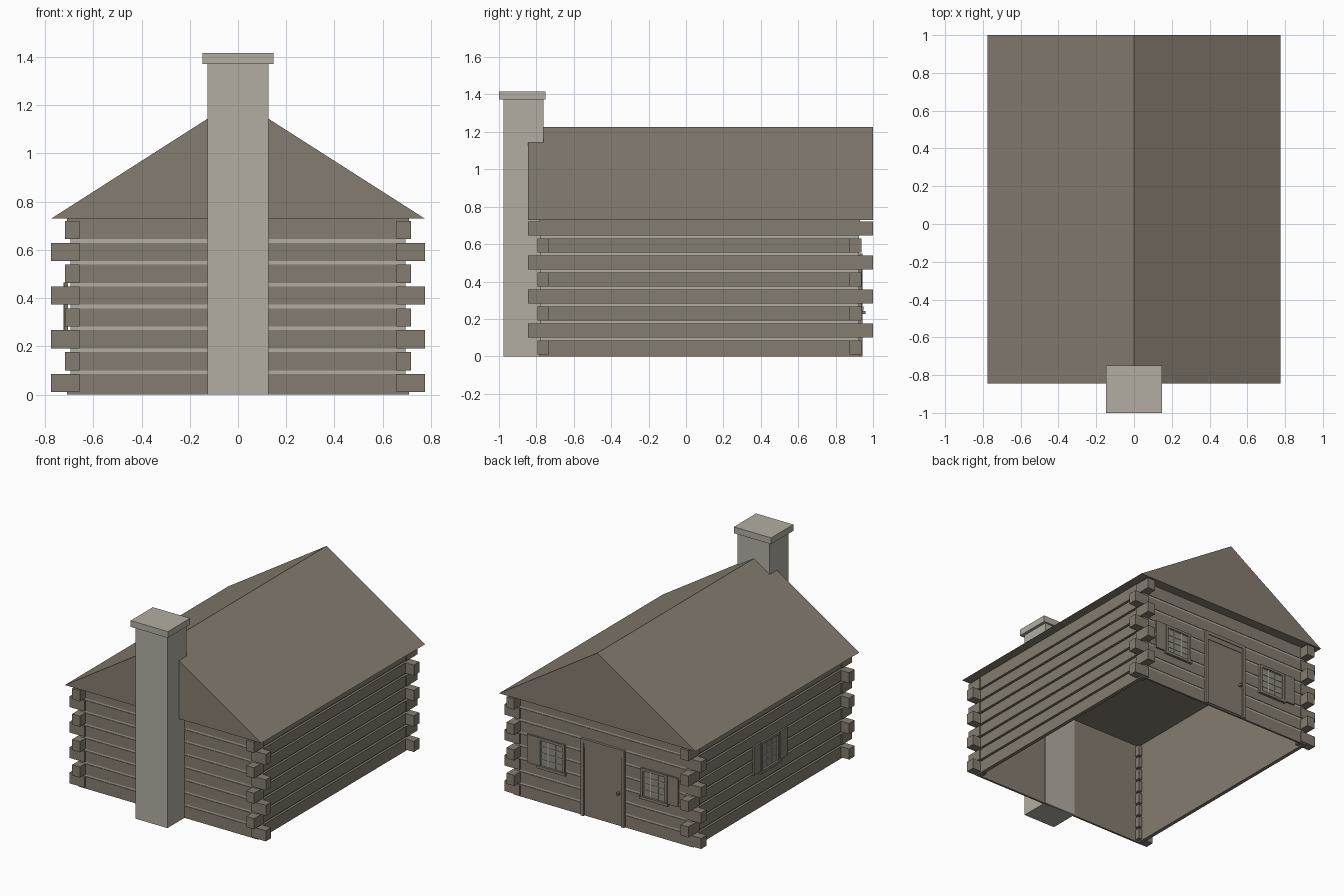
import bpy
import bmesh
from mathutils import Vector

cube = bpy.data.objects.get("Cube")
if cube:
    bpy.data.objects.remove(cube, do_unlink=True)


def material(name, rgb):
    m = bpy.data.materials.new(name)
    m.use_nodes = True
    m.diffuse_color = (*rgb, 1)
    m.node_tree.nodes["Principled BSDF"].inputs["Base Color"].default_value = (*rgb, 1)
    return m


WOOD = material("brown wood", (0.235, 0.202, 0.162))
STONE = material("pale stone", (0.45, 0.42, 0.37))
GLASS = material("window grey", (0.28, 0.255, 0.215))


def finish(name, bm, *mats):
    mesh = bpy.data.meshes.new(name)
    bmesh.ops.recalc_face_normals(bm, faces=bm.faces)
    bm.to_mesh(mesh)
    bm.free()
    for m in mats:
        mesh.materials.append(m)
    ob = bpy.data.objects.new(name, mesh)
    bpy.context.collection.objects.link(ob)
    return ob


def boxes(name, spans, *mats):
    """One object from boxes, each given as (x0, x1), (y0, y1), (z0, z1)."""
    bm = bmesh.new()
    for span in spans:
        verts = bmesh.ops.create_cube(bm, size=1)["verts"]
        for v in verts:
            v.co = Vector([(a + b) / 2 + c * (b - a) for (a, b), c in zip(span, v.co)])
    return finish(name, bm, *mats)


# Main dimensions
WX, FRONT, BACK = 0.71, -0.783, 0.93
EAVE, RIDGE = 0.73, 1.225
ROWS, PITCH, LOG = 8, 0.0907, 0.0757
BASE = 0.0098
SIDE_GAP, END_GAP = 0.016, 0.004     # depth of the mortar behind the logs

# Thin mortar walls, wood on the inward side
MX = WX - SIDE_GAP
MF, MB = FRONT + END_GAP, BACK - END_GAP
walls = {
    "front_wall": ((-MX, MX), (MF, MF + 0.01), (0, EAVE)),
    "back_wall": ((-MX, MX), (MB - 0.01, MB), (0, EAVE)),
    "left_wall": ((MX - 0.01, MX), (MF, MB), (0, EAVE)),
    "right_wall": ((-MX, -MX + 0.01), (MF, MB), (0, EAVE)),
}
middle = Vector((0, (FRONT + BACK) / 2, EAVE / 2))
for name, span in walls.items():
    ob = boxes(name, [span], STONE, WOOD)
    for p in ob.data.polygons:
        inward = p.normal.dot(middle - p.center) > 0.3
        p.material_index = 1 if inward or p.normal.z < -0.5 else 0

# Rows of logs on every wall
rows = []
for k in range(ROWS):
    z0 = BASE + k * PITCH
    rows.append((0 if k == 0 else z0, EAVE if k == ROWS - 1 else z0 + LOG))
boxes("front_logs", [((-WX, WX), (FRONT, MF), r) for r in rows], WOOD)
boxes("back_logs", [((-WX, WX), (MB, BACK), r) for r in rows], WOOD)
boxes("left_logs", [((MX, WX), (FRONT, BACK), r) for r in rows], WOOD)
boxes("right_logs", [((-WX, -MX), (FRONT, BACK), r) for r in rows], WOOD)

# Log ends crossing at the corners, alternating in direction
ends = []
for k in range(ROWS):
    z = (BASE + k * PITCH, BASE + k * PITCH + LOG)
    if k % 2 == 0:
        xo, ys = 0.775, ((-0.794, -0.733), (0.875, 0.937))
    else:
        xo, ys = 0.718, ((-0.845, -0.733), (0.875, 1.0))
    for y in ys:
        ends += [((0.657, xo), y, z), ((-xo, -0.657), y, z)]
boxes("corner_log_ends", ends, WOOD)

# Gable roof as a closed prism
bm = bmesh.new()
profile = [bm.verts.new((x, -0.845, z)) for x, z in ((-0.775, EAVE), (0.775, EAVE), (0, RIDGE))]
gable = bm.faces.new(profile)
ext = bmesh.ops.extrude_face_region(bm, geom=[gable], use_keep_orig=True)["geom"]
bmesh.ops.translate(bm, vec=(0, 1.845, 0),
                    verts=[g for g in ext if isinstance(g, bmesh.types.BMVert)])
finish("roof", bm, WOOD)

# Chimney and its cap
boxes("chimney", [((-0.126, 0.126), (-0.975, -0.763), (0, 1.375))], STONE)
boxes("chimney_cap", [((-0.147, 0.147), (-1.0, -0.75), (1.372, 1.417))], STONE)


def on_back(u, d, z):
    return (u, (BACK + d[0], BACK + d[1]), z)


def on_right(u, d, z):
    return ((-WX - d[1], -WX - d[0]), u, z)


def window(name, place, c, shutters):
    """Framed window with a bar grid, centred at c along its wall."""
    w, z0, z1, t = 0.105, 0.262, 0.465, 0.018
    deep = (-0.005, 0.013)
    boxes(name + "_frame", [
        place((c - w, c - w + t), deep, (z0, z1)),
        place((c + w - t, c + w), deep, (z0, z1)),
        place((c - w, c + w), deep, (z1 - t, z1)),
        place((c - w - 0.008, c + w + 0.008), (-0.005, 0.018), (z0 - 0.016, z0 + 0.004)),
    ], WOOD)
    boxes(name + "_pane", [place((c - w + t, c + w - t), (-0.002, 0.003), (z0, z1 - t))], GLASS)
    bars, b = [], 0.003
    u0, u1, top = c - w + t, c + w - t, z1 - t
    for i in range(4):
        u = u0 + (u1 - u0) * i / 3
        bars.append(place((u - b, u + b), (0, 0.007), (z0, top)))
    for i in range(5):
        z = z0 + (top - z0) * i / 4
        bars.append(place((u0, u1), (0, 0.007), (z - b, z + b)))
    boxes(name + "_bars", bars, STONE)
    for side in shutters:
        a, e = sorted((c + side * (w + 0.004), c + side * (w + 0.085)))
        boxes(name + "_shutter", [place((a, e), (-0.004, 0.012), (z0, z1))], WOOD)


window("back_left_window", on_back, 0.405, [1])
window("back_right_window", on_back, -0.405, [-1])
window("right_window", on_right, 0.077, [-1, 1])

# Door with its frame, lintel and knob
boxes("door_panel", [on_back((-0.15, 0.15), (-0.002, 0.005), (0.01, 0.5))], WOOD)
boxes("door_frame", [
    on_back((-0.172, -0.148), (-0.005, 0.014), (0, 0.55)),
    on_back((0.148, 0.172), (-0.005, 0.014), (0, 0.55)),
    on_back((-0.172, 0.172), (-0.005, 0.014), (0.525, 0.55)),
    on_back((-0.15, 0.15), (-0.005, 0.009), (0.49, 0.525)),
], WOOD)
boxes("door_knob", [on_back((-0.135, -0.118), (0, 0.03), (0.227, 0.243))], WOOD)
